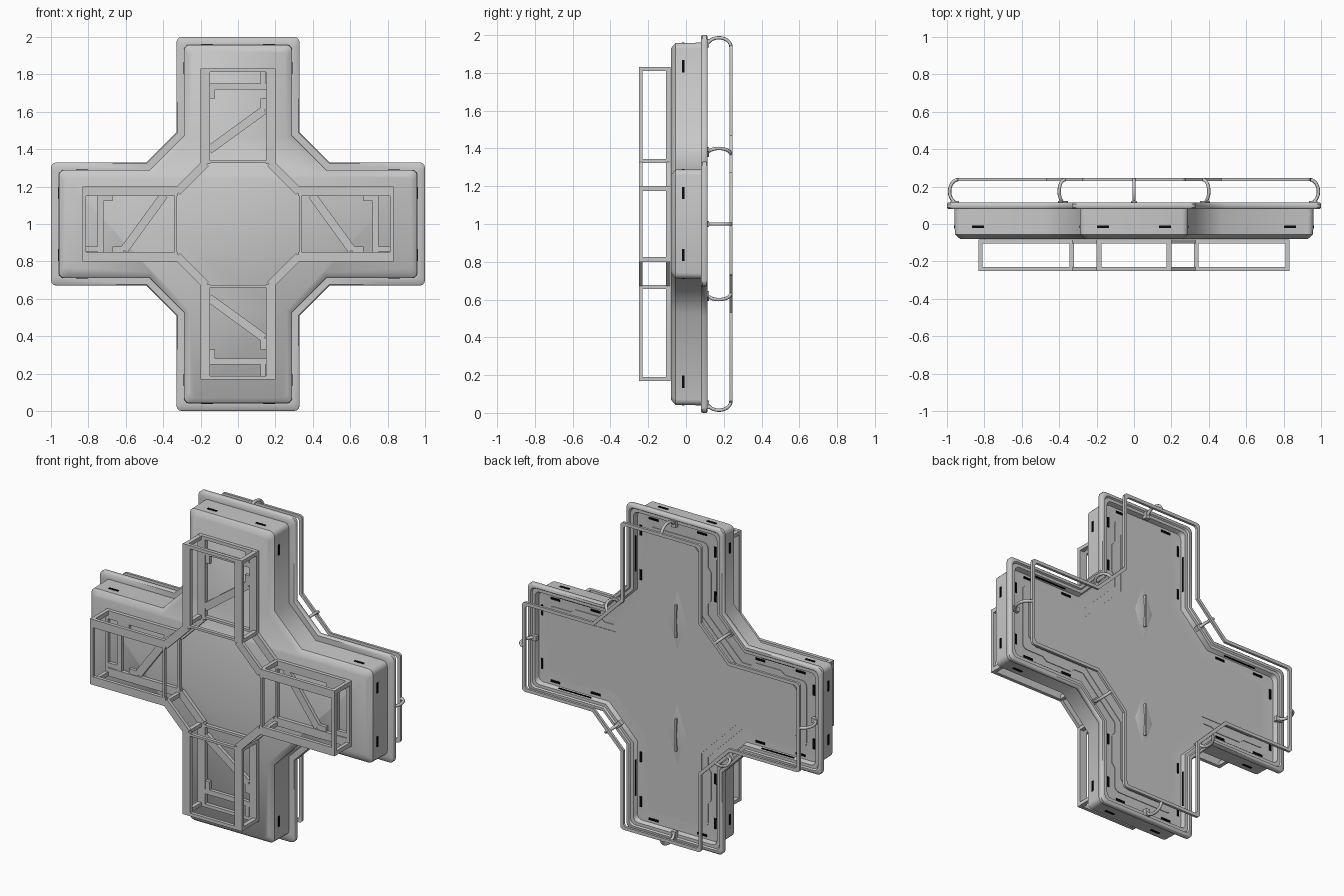
import bpy, bmesh, math
from mathutils import Vector, Matrix

cube = bpy.data.objects.get("Cube")
if cube:
    bpy.data.objects.remove(cube)


def material(name, value):
    m = bpy.data.materials.new(name)
    m.use_nodes = True
    m.diffuse_color = (value, value, value, 1)
    m.node_tree.nodes["Principled BSDF"].inputs["Base Color"].default_value = (value, value, value, 1)
    return m


GREY = material("metal grey", 0.58)
BLACK = material("slot black", 0.002)

# The four arms, as maps from the upper arm: (across, along) to (x, z)
ARMS = [lambda a, b: (a, b), lambda a, b: (a, -b), lambda a, b: (b, -a), lambda a, b: (-b, -a)]


def point(p, y):
    return Vector((p[0], y, p[1] + 1))


def finish(name, bm, mat=GREY, smooth=0):
    bmesh.ops.recalc_face_normals(bm, faces=bm.faces)
    me = bpy.data.meshes.new(name)
    bm.to_mesh(me)
    bm.free()
    ob = bpy.data.objects.new(name, me)
    bpy.context.collection.objects.link(ob)
    me.materials.append(mat)
    if smooth:
        bpy.ops.object.select_all(action="DESELECT")
        ob.select_set(True)
        bpy.context.view_layer.objects.active = ob
        bpy.ops.object.shade_smooth_by_angle(angle=math.radians(smooth))


def cross(inset, radius=0.03, tab=0.0, steps=3):
    """Cross outline with rounded tips, diagonal inner corners and optional side tabs."""
    tip, half = 1 - inset, 0.33 - inset
    inner = 0.82 - math.sqrt(2) * inset - half
    side = [(half, inner)]
    if tab:
        side += [(half, 0.5), (half + tab, 0.53), (half + tab, 0.7), (half, 0.73)]
    for i in range(steps + 1):
        t = math.pi / 2 * i / steps
        side.append((half - radius + radius * math.cos(t), tip - radius + radius * math.sin(t)))
    arm = side + [(-a, b) for a, b in reversed(side)]
    pts = []
    for k in range(4):
        c, s = round(math.cos(k * math.pi / 2)), round(math.sin(k * math.pi / 2))
        pts += [(a * c - b * s, a * s + b * c) for a, b in arm]
    return pts


def loft(name, rings, caps=True, smooth=30):
    """Skin (outline, y) rings; without caps the last ring joins the first."""
    bm = bmesh.new()
    loops = [[bm.verts.new(point(p, y)) for p in pts] for pts, y in rings]
    pairs = list(zip(loops, loops[1:]))
    if caps:
        bm.faces.new(loops[0])
        bm.faces.new(loops[-1])
    else:
        pairs.append((loops[-1], loops[0]))
    n = len(loops[0])
    for u, v in pairs:
        for i in range(n):
            j = (i + 1) % n
            bm.faces.new((u[i], u[j], v[j], v[i]))
    finish(name, bm, smooth=smooth)


def bar(bm, p, q, width, y0, y1):
    """Box along a line in the x-z plane."""
    p, q = Vector(p), Vector(q)
    d = q - p
    mat = (Matrix.Translation(point((p + q) / 2, (y0 + y1) / 2))
           @ Matrix.Rotation(-math.atan2(d.y, d.x), 4, "Y")
           @ Matrix.Diagonal((d.length, y1 - y0, width, 1)))
    bmesh.ops.create_cube(bm, size=1, matrix=mat)


# Tub: chamfered front, side walls, flange lip, shallow wall and back panel
profile = [(0.07, -0.08), (0.042, -0.055), (0.04, 0.08), (0.006, 0.08), (0.0, 0.087),
           (0.0, 0.108), (0.006, 0.115), (0.022, 0.115), (0.028, 0.106), (0.046, 0.106),
           (0.054, 0.078), (0.09, 0.076)]
loft("cross_tub", [(cross(d), y) for d, y in profile], smooth=46)

# Thin stacked panels on the back
tabbed = cross(0.125, 0.03, 0.022)
loft("tabbed_panel", [(tabbed, 0.07), (tabbed, 0.08)])
raised = cross(0.165, 0.05, 0, 1)
loft("raised_panel", [(raised, 0.072), (raised, 0.083)])

# Low diamond swellings with a thin fin
bm = bmesh.new()
for s in (1, -1):
    base = [(0.065, 0.35), (0, 0.54), (-0.065, 0.35), (0, 0.16)]
    rim = [bm.verts.new(point((a, s * b), 0.082)) for a, b in base]
    top = bm.verts.new(point((0, s * 0.35), 0.1))
    for i in range(4):
        bm.faces.new((rim[i], rim[(i + 1) % 4], top))
finish("panel_swellings", bm, smooth=40)
bm = bmesh.new()
for s in (1, -1):
    bar(bm, (0, s * 0.25), (0, s * 0.45), 0.01, 0.08, 0.106)
finish("panel_fins", bm)

# Front frame: two layers of rails joined by posts
bm = bmesh.new()
for y0, y1 in ((-0.25, -0.229), (-0.105, -0.083)):
    for arm in ARMS:
        for s in (1, -1):
            bar(bm, arm(s * 0.176, 0.32), arm(s * 0.176, 0.832), 0.05, y0, y1)
        bar(bm, arm(-0.2, 0.822), arm(0.2, 0.822), 0.02, y0, y1)
        bar(bm, arm(-0.16, 0.333), arm(0.16, 0.333), 0.014, y0, y1)
    for sx in (1, -1):
        for sz in (1, -1):
            bar(bm, (sx * 0.172, sz * 0.325), (sx * 0.325, sz * 0.172), 0.045, y0, y1)
for arm in ARMS:
    for s in (1, -1):
        for b in (0.333, 0.82):
            bar(bm, arm(s * 0.175, b), arm(s * 0.201, b), 0.022, -0.24, -0.084)
finish("front_frame", bm)

# Bracing inside each arm of the frame
bm = bmesh.new()
for arm in ARMS:
    y0, y1 = -0.103, -0.083
    bar(bm, arm(-0.155, 0.735), arm(0.155, 0.735), 0.03, y0, y1)
    bar(bm, arm(0.134, 0.74), arm(0.134, 0.82), 0.028, y0, y1)
    bar(bm, arm(-0.136, 0.67), arm(-0.136, 0.73), 0.028, y0, y1)
    bar(bm, arm(0.135, 0.61), arm(0.135, 0.67), 0.03, y0, y1)
    bar(bm, arm(0.14, 0.61), arm(-0.155, 0.395), 0.045, y0, y1)
finish("frame_braces", bm)

# Back guard rail following the cross
loft("guard_rail", [(cross(d, 0.02), y) for d, y in
                    ((0.055, 0.23), (0.055, 0.245), (0.075, 0.245), (0.075, 0.23))], caps=False)

# Bowed brackets from the flange to the guard rail, at tips and diagonals
for k in range(8):
    ang = k * math.pi / 4
    edge = 1.0 if k % 2 == 0 else 0.58
    curve = bpy.data.curves.new("rail_bracket", "CURVE")
    curve.dimensions = "3D"
    curve.bevel_depth = 0.009
    curve.bevel_resolution = 2
    curve.use_fill_caps = True
    spline = curve.splines.new("POLY")
    steps = 12
    spline.points.add(steps)
    for i in range(steps + 1):
        t = math.pi * (i / steps - 0.5)
        r = edge - 0.062 + 0.048 * math.cos(t)
        p = point((r * math.cos(ang), r * math.sin(ang)), 0.174 + 0.064 * math.sin(t))
        spline.points[i].co = (*p, 1)
    ob = bpy.data.objects.new("rail_bracket", curve)
    bpy.context.collection.objects.link(ob)
    ob.data.materials.append(GREY)

# Bracket feet on the flange
bm = bmesh.new()
for k in range(8):
    ang = k * math.pi / 4
    edge = 1.0 if k % 2 == 0 else 0.58
    d = Vector((math.cos(ang), math.sin(ang)))
    bar(bm, d * (edge - 0.065), d * (edge - 0.02), 0.03, 0.098, 0.122)
finish("bracket_feet", bm)

# Black slots on the outer walls, the back ledge and the inner lip wall
bm = bmesh.new()
for arm in ARMS:
    for s in (1, -1):
        bar(bm, arm(s * 0.133, 0.959), arm(s * 0.197, 0.959), 0.006, -0.021, -0.008)
        bar(bm, arm(s * 0.289, 0.803), arm(s * 0.289, 0.867), 0.006, -0.021, -0.008)
        bar(bm, arm(s * 0.133, 0.925), arm(s * 0.197, 0.925), 0.013, 0.074, 0.081)
        for b in (0.56, 0.835):
            bar(bm, arm(s * 0.254, b - 0.032), arm(s * 0.254, b + 0.032), 0.013, 0.074, 0.081)
        bar(bm, arm(s * 0.279, 0.58), arm(s * 0.279, 0.8), 0.006, 0.088, 0.096)
finish("wall_slots", bm, BLACK)
